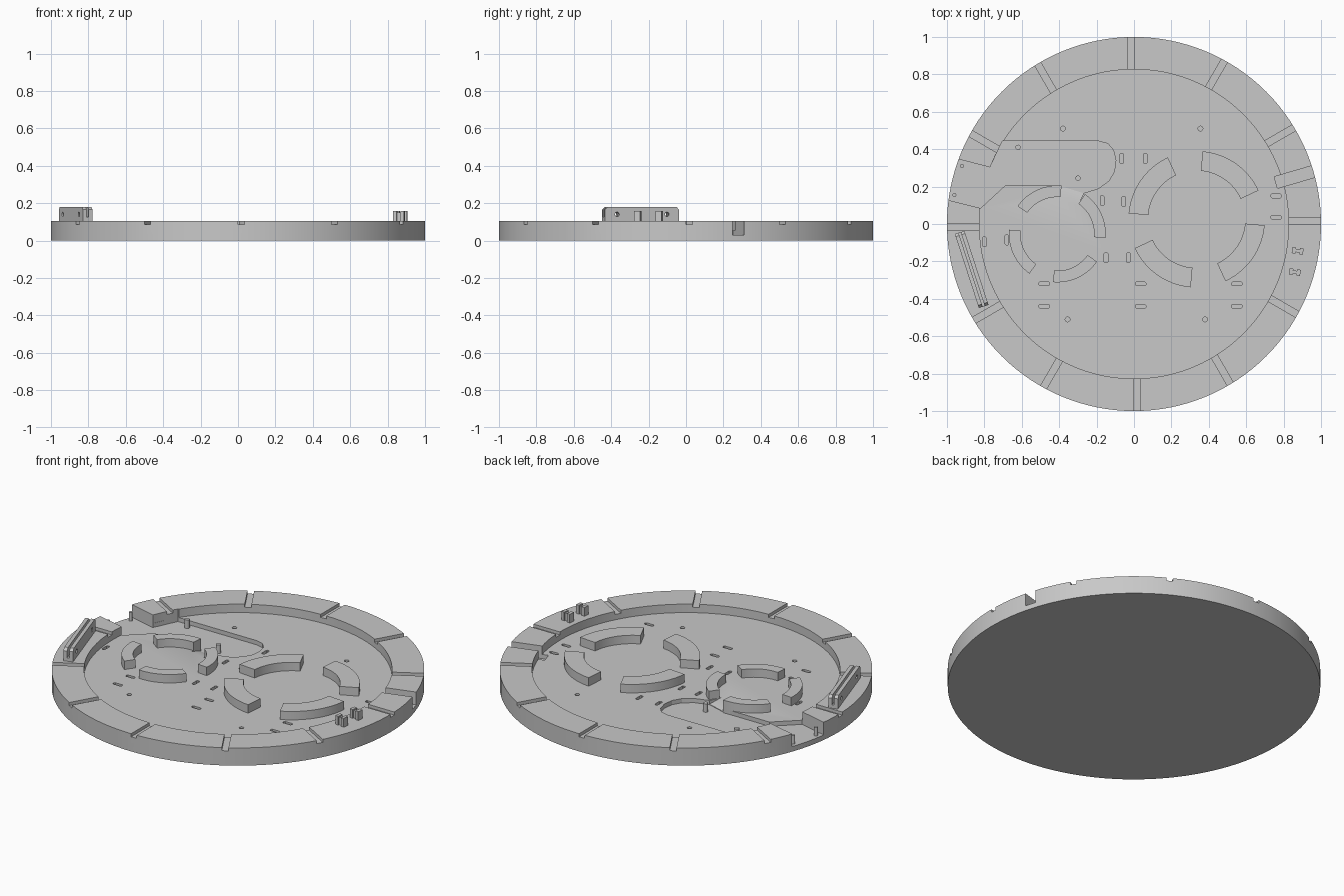
import bpy
import bmesh
from math import cos, sin, radians, pi
from mathutils import Matrix, Vector

if "Cube" in bpy.data.objects:
    bpy.data.objects.remove(bpy.data.objects["Cube"], do_unlink=True)

grey = bpy.data.materials.new("light_grey")
grey.use_nodes = True
grey.diffuse_color = (0.58, 0.58, 0.58, 1)
grey.node_tree.nodes["Principled BSDF"].inputs["Base Color"].default_value = grey.diffuse_color

TOP, FLOOR, DEEP = 0.105, 0.055, 0.03


def add_prism(bm, pts, z0, z1, mat=Matrix()):
    """Extrude a flat counter-clockwise outline from z0 to z1."""
    low = [bm.verts.new(mat @ Vector((x, y, z0))) for x, y in pts]
    high = [bm.verts.new(mat @ Vector((x, y, z1))) for x, y in pts]
    n = len(pts)
    faces = [bm.faces.new(low[::-1]), bm.faces.new(high)]
    for i in range(n):
        j = (i + 1) % n
        faces.append(bm.faces.new((low[i], low[j], high[j], high[i])))
    bmesh.ops.recalc_face_normals(bm, faces=faces)


def make(name, bm):
    mesh = bpy.data.meshes.new(name)
    bm.to_mesh(mesh)
    bm.free()
    mesh.materials.append(grey)
    obj = bpy.data.objects.new(name, mesh)
    bpy.context.collection.objects.link(obj)
    return obj


def circle(r, n, cx=0, cy=0):
    return [(cx + r * cos(2 * pi * i / n), cy + r * sin(2 * pi * i / n)) for i in range(n)]


def rect(x0, x1, y0, y1):
    return [(x0, y0), (x1, y0), (x1, y1), (x0, y1)]


def capsule(cx, cy, w, h):
    """Small slot outline with clipped corners."""
    c, a, b = min(w, h) * 0.25, w / 2, h / 2
    pts = [(-a + c, -b), (a - c, -b), (a, -b + c), (a, b - c),
           (a - c, b), (-a + c, b), (-a, b - c), (-a, -b + c)]
    return [(cx + x, cy + y) for x, y in pts]


def arc(cx, cy, r0, r1, a0, a1, n=16):
    angles = [radians(a0 + (a1 - a0) * i / n) for i in range(n + 1)]
    outer = [(cx + r1 * cos(a), cy + r1 * sin(a)) for a in angles]
    inner = [(cx + r0 * cos(a), cy + r0 * sin(a)) for a in reversed(angles)]
    return outer + inner


def turn(deg):
    return Matrix.Rotation(radians(deg), 4, 'Z')


def cut(target, bm):
    """Subtract a cutter from the target and discard the cutter."""
    cutter = make("cutter", bm)
    cutter.hide_render = True
    mod = target.modifiers.new("cut", 'BOOLEAN')
    mod.operation, mod.solver, mod.object = 'DIFFERENCE', 'EXACT', cutter
    graph = bpy.context.evaluated_depsgraph_get()
    mesh = bpy.data.meshes.new_from_object(target.evaluated_get(graph))
    target.modifiers.clear()
    target.data = mesh
    bpy.data.objects.remove(cutter, do_unlink=True)


# Round base with its raised rim
bm = bmesh.new()
add_prism(bm, circle(1, 128), 0, TOP)
base = make("base_disc", bm)
bm = bmesh.new()
add_prism(bm, circle(0.827, 96), FLOOR, 0.3)
cut(base, bm)

# Twelve shallow grooves across the rim
bm = bmesh.new()
for k in range(12):
    add_prism(bm, rect(0.78, 1.1, 0, 0.036), TOP - 0.018, 0.2, turn(30 * k))
cut(base, bm)

# Deep tray with its wide outlet through the rim, and a narrow outlet opposite
tray = [(-0.4, 0.205), (-0.27, 0.165), (-0.19, 0.19), (-0.135, 0.23), (-0.105, 0.28),
        (-0.097, 0.34), (-0.11, 0.395), (-0.14, 0.43), (-0.19, 0.443), (-0.704, 0.443),
        (-0.77, 0.303), (-1.1, 0.388), (-1.1, 0.155), (-0.82, 0.085), (-0.69, 0.205)]
bm = bmesh.new()
add_prism(bm, tray[::-1], DEEP, 0.3)
add_prism(bm, rect(0.79, 1.1, -0.032, 0.032), DEEP, 0.3, turn(16.3))
cut(base, bm)

# Ramp rising from the tray to the floor
bm = bmesh.new()
for x, y, z in ((-0.395, 0.215, DEEP), (-0.265, 0.175, DEEP), (-0.395, 0.13, FLOOR), (-0.3, 0.1, FLOOR)):
    bm.verts.new((x, y, z))
    bm.verts.new((x, y, 0.2))
bmesh.ops.convex_hull(bm, input=bm.verts)
cut(base, bm)

# Slots and pin holes in the floor
tall = [(-0.065, 0.35), (0.06, 0.35), (-0.17, 0.125), (-0.055, 0.12),
        (-0.8, -0.095), (-0.68, -0.085), (-0.15, -0.18), (-0.03, -0.18)]
wide = [(0.76, 0.15), (0.76, 0.035)] + [(x, y) for x in (-0.48, 0.035, 0.55) for y in (-0.32, -0.44)]
pins = [(-0.38, 0.51), (0.355, 0.51), (-0.355, -0.51), (0.38, -0.51)]
bm = bmesh.new()
for x, y in tall:
    add_prism(bm, capsule(x, y, 0.02, 0.053), DEEP, 0.2)
for x, y in wide:
    add_prism(bm, capsule(x, y, 0.056, 0.02), DEEP, 0.2)
for x, y in pins:
    add_prism(bm, circle(0.013, 16, x, y), DEEP, 0.2)
cut(base, bm)

# Two broken rings of curved blocks
for label, cx, cy, r0, r1, start in (("large", 0.335, 0.025, 0.26, 0.365, 25),
                                     ("small", -0.41, -0.053, 0.197, 0.259, 85)):
    for k in range(4):
        bm = bmesh.new()
        a = start + 90 * k
        add_prism(bm, arc(cx, cy, r0, r1, a, a + 60), DEEP, TOP)
        make(f"{label}_ring_block_{k + 1}", bm)

# Locating pegs in the tray
bm = bmesh.new()
for x, y, r in ((-0.62, 0.41, 0.014), (-0.3, 0.245, 0.014), (-0.92, 0.31, 0.01), (-0.96, 0.155, 0.01)):
    add_prism(bm, circle(r, 16, x, y), DEEP - 0.01, 0.08)
make("tray_pegs", bm)

# Upright double-walled holder on the rim, with clipped top corners and two holes
place = Matrix.Translation((-0.868, -0.243, 0)) @ turn(-72)
stand = place @ Matrix.Rotation(pi / 2, 4, 'X')
half, height = 0.208, 0.18
side = [(-half, TOP - 0.01), (half, TOP - 0.01), (half, height - 0.015), (half - 0.015, height),
        (-half + 0.015, height), (-half, height - 0.015)]
bm = bmesh.new()
add_prism(bm, side, -0.027, -0.006, stand)
add_prism(bm, side, 0.006, 0.027, stand)
add_prism(bm, rect(-half, half, -0.01, 0.01), TOP - 0.01, TOP + 0.02, place)
holder = make("rim_holder", bm)
bm = bmesh.new()
for x in (-0.14, 0.14):
    add_prism(bm, circle(0.012, 16, x, 0.14), -0.1, 0.1, stand)
cut(holder, bm)

# Pair of small H-shaped clips on the rim
for i, (x, y) in enumerate(((0.875, -0.143), (0.86, -0.258))):
    spot = Matrix.Translation((x, y, 0)) @ turn(-8)
    bm = bmesh.new()
    for s in (-1, 1):
        add_prism(bm, rect(s * 0.02 - 0.01, s * 0.02 + 0.01, -0.017, 0.017), TOP - 0.01, 0.157, spot)
    add_prism(bm, rect(-0.012, 0.012, -0.009, 0.009), TOP - 0.01, 0.15, spot)
    make(f"rim_clip_{i + 1}", bm)

# Smooth the curved walls while keeping edges crisp
bpy.ops.object.select_all(action='DESELECT')
for obj in bpy.context.collection.objects:
    if obj.type == 'MESH' and grey.name in obj.data.materials:
        obj.select_set(True)
        bpy.context.view_layer.objects.active = obj
bpy.ops.object.shade_smooth_by_angle(angle=radians(20))
